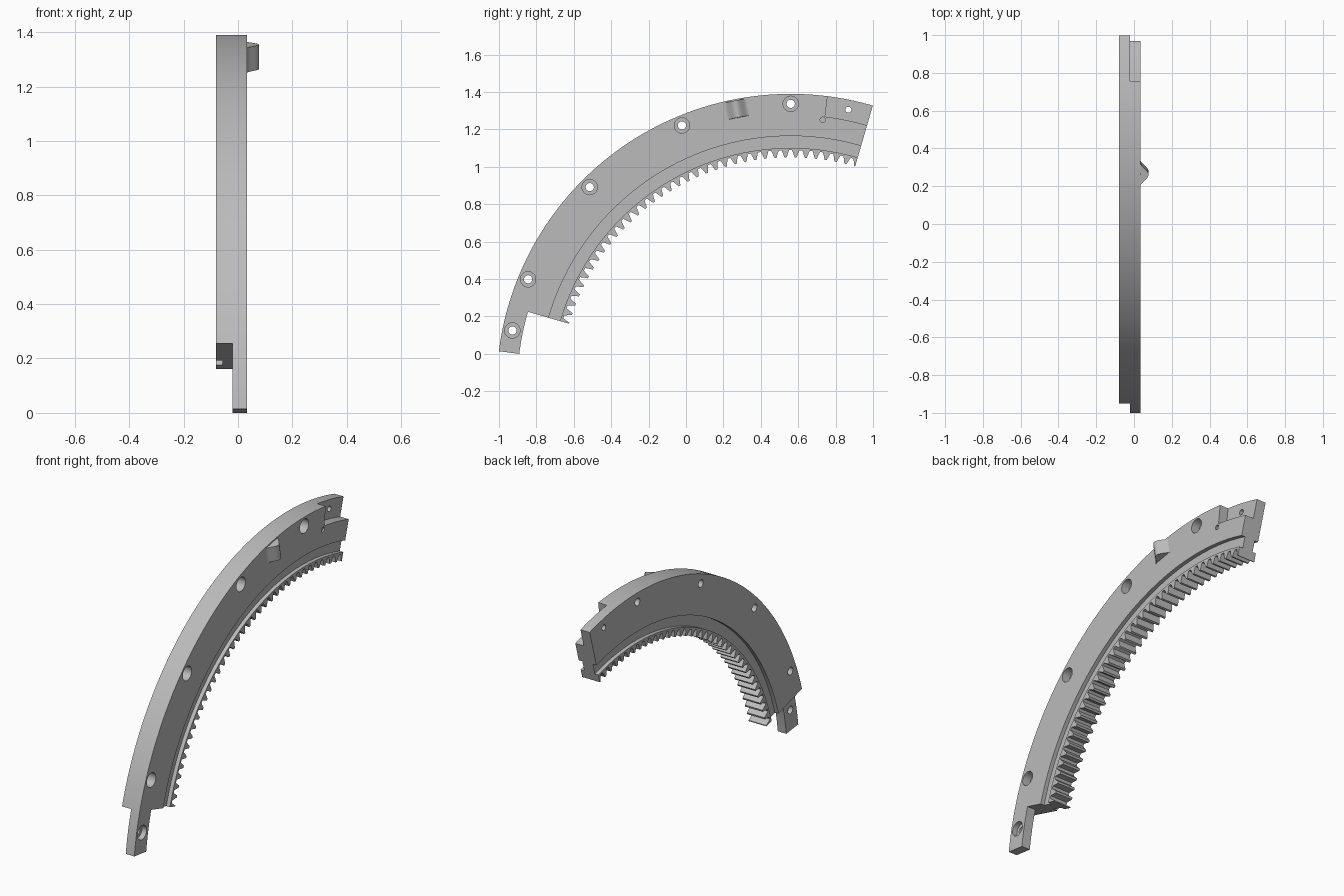
import bpy, bmesh, math
from mathutils import Vector

if "Cube" in bpy.data.objects:
    bpy.data.objects.remove(bpy.data.objects["Cube"])

CY, CZ = 0.56, -0.183                      # ring centre
A0, A1, TAIL = 73.8, 163.8, 172.8          # segment and tail end angles
R_OUT, R_LAP, R_RIM = 1.573, 1.463, 1.284
X0, XM, X1 = -0.08, -0.021, 0.034          # back face, lap plane, front face

grey = bpy.data.materials.new("plain grey")
grey.use_nodes = True
COLOUR = (0.5, 0.5, 0.5, 1)
grey.diffuse_color = COLOUR
grey.node_tree.nodes["Principled BSDF"].inputs["Base Color"].default_value = COLOUR


def polar(x, r, deg):
    a = math.radians(deg)
    return Vector((x, CY + r * math.cos(a), CZ + r * math.sin(a)))


def make(name, rings, closed=False):
    """Skin a row of equal rings of points and cap both ends."""
    bm = bmesh.new()
    rows = [[bm.verts.new(p) for p in ring] for ring in rings]
    n = len(rows[0])
    for a, b in zip(rows, rows[1:]):
        for i in range(n):
            j = (i + 1) % n
            bm.faces.new((a[i], a[j], b[j], b[i]))
    bm.faces.new(rows[0])
    bm.faces.new(rows[-1])
    bmesh.ops.recalc_face_normals(bm, faces=bm.faces)
    mesh = bpy.data.meshes.new(name)
    bm.to_mesh(mesh)
    bm.free()
    mesh.materials.append(grey)
    ob = bpy.data.objects.new(name, mesh)
    bpy.context.collection.objects.link(ob)
    return ob


def sweep(name, section, a, b):
    """Sweep an (x, radius) section round the ring centre."""
    steps = max(2, round(b - a))
    return make(name, [[polar(x, r, a + (b - a) * i / steps) for x, r in section]
                       for i in range(steps + 1)])


def box_section(xa, xb, ra, rb):
    return [(xa, ra), (xb, ra), (xb, rb), (xa, rb)]


def drill(name, deg, radius, xa, xb, r=1.52):
    c = polar(0, r, deg)
    turns = [math.tau * i / 32 for i in range(32)]
    return make(name, [[(x, c.y + radius * math.cos(t), c.z + radius * math.sin(t))
                        for t in turns] for x in (xa, xb)])


def boolean(target, tool, operation):
    mod = target.modifiers.new("cut", "BOOLEAN")
    mod.operation, mod.solver, mod.object = operation, "EXACT", tool
    bpy.context.view_layer.objects.active = target
    bpy.ops.object.modifier_apply(modifier=mod.name)
    bpy.data.objects.remove(tool)


def smooth(ob):
    bpy.ops.object.select_all(action="DESELECT")
    ob.select_set(True)
    bpy.context.view_layer.objects.active = ob
    bpy.ops.object.shade_smooth_by_angle(angle=math.radians(25))


# Main plate, necked by a groove on each side next to the teeth
G, R_GROOVE = 0.023, 1.348
body = sweep("ring_plate", [(X0, R_OUT), (X0, R_GROOVE), (X0 + G, R_GROOVE),
                            (X0 + G, R_RIM - 0.004), (X1 - G, R_RIM - 0.004),
                            (X1 - G, R_GROOVE), (X1, R_GROOVE), (X1, R_OUT)], A0, A1)

# Lap joint: tongue at one end, matching recess at the other
boolean(body, sweep("tongue", box_section(XM, X1, R_LAP, R_OUT), A1, TAIL), "UNION")
boolean(body, sweep("recess", box_section(XM, X1 + 0.1, R_LAP, R_OUT + 0.1),
                    A0 - 2, TAIL - 90), "DIFFERENCE")

# Counterbored bolt holes, plus the plain hole in the recess
for deg, depth in ((90, 0.05), (112.5, 0.05), (135, 0.05), (157.5, 0.05), (168.3, 0.03)):
    boolean(body, drill("counterbore", deg, 0.041, X1 - depth, 0.2), "DIFFERENCE")
    boolean(body, drill("bolt_hole", deg, 0.022, -0.2, 0.2), "DIFFERENCE")
boolean(body, drill("recess_hole", 78.3, 0.016, -0.2, 0.2), "DIFFERENCE")
boolean(body, drill("dimple", 83.2, 0.014, X1 - 0.01, 0.2, 1.445), "DIFFERENCE")
smooth(body)

# Toothed inner rim, with a half tooth at each end
TEETH = 36
pitch = (A1 - A0) / TEETH
profile = []
for k in range(TEETH + 1):
    for off, r in ((-0.36, 1.272), (-0.24, 1.255), (-0.11, 1.234),
                   (0.11, 1.234), (0.24, 1.255), (0.36, 1.272)):
        if 0 <= k + off <= TEETH:
            profile.append((r, A0 + (k + off) * pitch))
profile = [(1.234, A0)] + profile + [(1.234, A1)]
profile += [(R_RIM, A1 - i) for i in range(91)]
smooth(make("gear_rim", [[polar(x, r, d) for r, d in profile] for x in (X0, X1)]))

# Rounded bell-shaped catch on the front face
HALF, HEIGHT = 0.06, 0.043
bell = [(HALF * (i / 10 - 1), HEIGHT * (0.5 - 0.5 * math.cos(math.pi * i / 10)) ** 0.8)
        for i in range(21)]
bell = [(-HALF, -0.01)] + bell + [(HALF, -0.01)]
smooth(make("catch", [[polar(X1 + h, r, 101 + math.degrees(t / r)) for t, h in bell]
                      for r in (1.474, 1.566)]))
